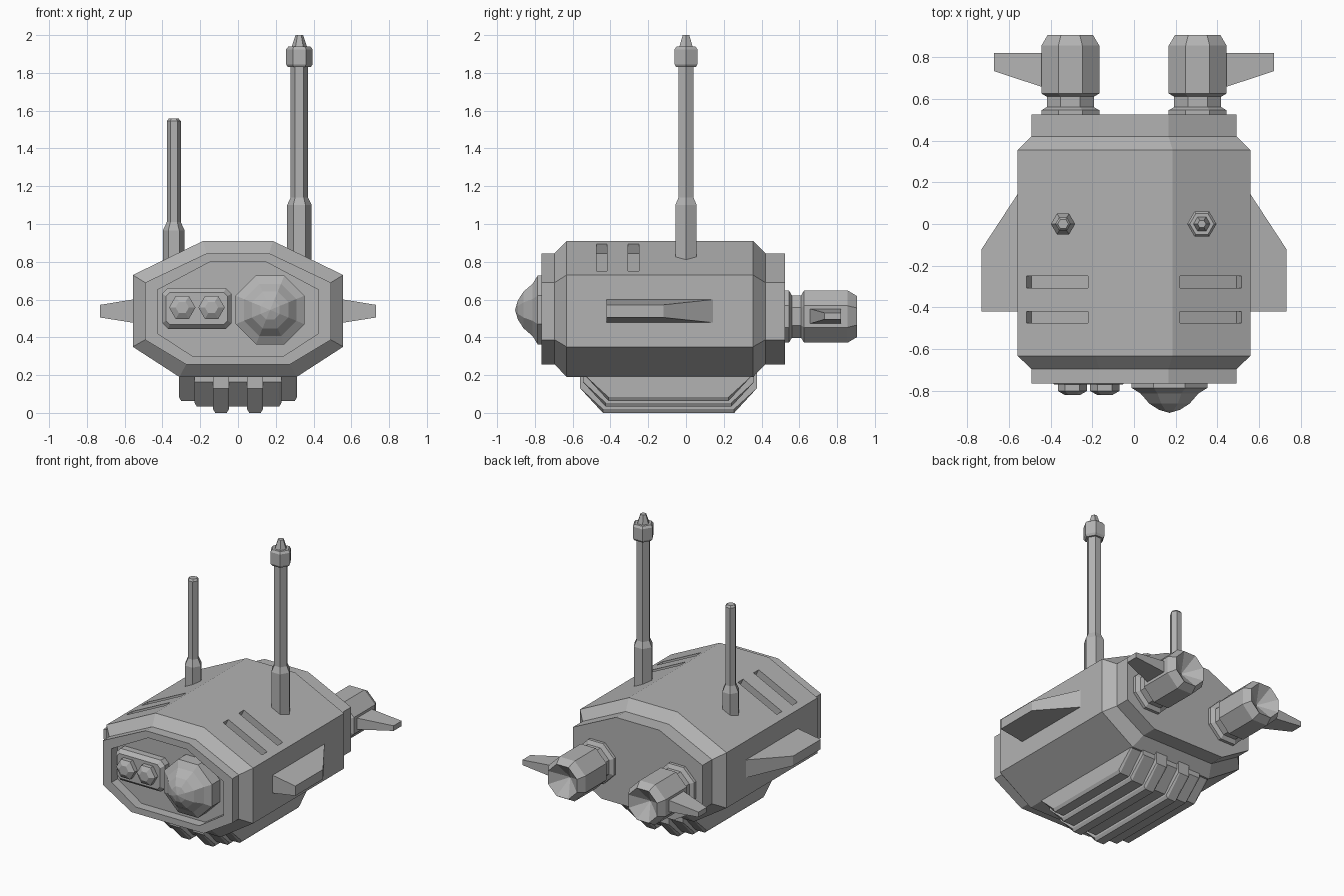
import bpy, bmesh, math
from mathutils import Vector, Matrix

cube = bpy.data.objects.get("Cube")
if cube:
    bpy.data.objects.remove(cube, do_unlink=True)

grey = bpy.data.materials.new("hull grey")
grey.use_nodes = True
COLOUR = (0.45, 0.45, 0.45, 1)
grey.diffuse_color = COLOUR
grey.node_tree.nodes["Principled BSDF"].inputs["Base Color"].default_value = COLOUR


def loft(name, rings):
    """Skin a list of equal-length point rings and cap both ends."""
    bm = bmesh.new()
    loops = [[bm.verts.new(p) for p in ring] for ring in rings]
    n = len(loops[0])
    for a, b in zip(loops, loops[1:]):
        for i in range(n):
            j = (i + 1) % n
            bm.faces.new((a[i], a[j], b[j], b[i]))
    bm.faces.new(loops[0])
    bm.faces.new(loops[-1])
    bmesh.ops.remove_doubles(bm, verts=bm.verts, dist=0.0005)
    bmesh.ops.recalc_face_normals(bm, faces=bm.faces)
    mesh = bpy.data.meshes.new(name)
    bm.to_mesh(mesh)
    bm.free()
    mesh.materials.append(grey)
    obj = bpy.data.objects.new(name, mesh)
    bpy.context.collection.objects.link(obj)
    return obj


def turned(name, centre, axis, sides, profile, phase=0.0):
    """Faceted turned part: profile is (distance along axis, radius)."""
    rings = []
    for t, r in profile:
        ring = []
        for i in range(sides):
            a = 2 * math.pi * i / sides + phase
            u, v = r * math.cos(a), r * math.sin(a)
            off = (u, v, t) if axis == "z" else (u, t, v)
            ring.append(Vector(centre) + Vector(off))
        rings.append(ring)
    return loft(name, rings)


def hull_ring(y, side, top, bottom, shoulder, hip, ridge, keel):
    half = [(ridge, top), (side, shoulder), (side, hip), (keel, bottom)]
    pts = half + [(-x, z) for x, z in reversed(half)]
    return [(x, y, z) for x, z in pts]


# Hull with stepped ends and a recessed face
full = (0.557, 0.91, 0.19, 0.73, 0.35, 0.185, 0.31)
step = (0.492, 0.845, 0.257, 0.69, 0.387, 0.165, 0.275)
lip = (0.425, 0.80, 0.30, 0.652, 0.42, 0.147, 0.24)
hull = loft("hull", [hull_ring(y, *s) for y, s in (
    (-0.70, lip), (-0.765, lip), (-0.765, step), (-0.695, step), (-0.632, full),
    (0.355, full), (0.42, step), (0.525, step))])

# Slots cut into the sloping roof
slope = math.atan2(0.18, 0.372)
for side in (-1, 1):
    for y in (-0.447, -0.278):
        bm = bmesh.new()
        bmesh.ops.create_cube(bm, size=1)
        bm.transform(Matrix.Translation((side * 0.3675, y, 0.8215))
                     @ Matrix.Rotation(side * slope, 4, "Y")
                     @ Matrix.Diagonal((0.328, 0.056, 0.112, 1)))
        mesh = bpy.data.meshes.new("slot_cutter")
        bm.to_mesh(mesh)
        bm.free()
        cutter = bpy.data.objects.new("slot_cutter", mesh)
        cutter.hide_render = True
        bpy.context.collection.objects.link(cutter)
        mod = hull.modifiers.new("slot", "BOOLEAN")
        mod.operation, mod.solver, mod.object = "DIFFERENCE", "EXACT", cutter
        bpy.context.view_layer.objects.active = hull
        bpy.ops.object.modifier_apply(modifier=mod.name)
        bpy.data.objects.remove(cutter, do_unlink=True)

# Large faceted eye dome
turned("eye_dome", (0.17, 0, 0.545), "y", 8,
       [(-0.69, 0.197), (-0.785, 0.197), (-0.812, 0.150), (-0.86, 0.105),
        (-0.89, 0.055), (-0.905, 0.0)], math.pi / 8)


# Twin lamp panel
def panel_ring(y, w, h, c):
    half = [(w - c, h), (w, h - c), (w, c - h), (w - c, -h)]
    pts = half + [(-x, z) for x, z in reversed(half)]
    return [(x - 0.218, y, z + 0.553) for x, z in pts]


loft("lamp_panel", [panel_ring(-0.69, 0.183, 0.108, 0.03),
                    panel_ring(-0.745, 0.183, 0.108, 0.03),
                    panel_ring(-0.77, 0.163, 0.085, 0.02)])
for name, x in (("lamp_outer", -0.295), ("lamp_inner", -0.14)):
    turned(name, (x, 0, 0.558), "y", 6,
           [(-0.76, 0.07), (-0.80, 0.07), (-0.82, 0.035)])

# Antennas
turned("tall_antenna", (0.325, 0, 0), "z", 6,
       [(0.78, 0.065), (1.10, 0.065), (1.14, 0.046), (1.83, 0.046), (1.83, 0.06),
        (1.845, 0.07), (1.925, 0.07), (1.94, 0.058), (1.94, 0.04), (2.0, 0.02)])
turned("short_antenna", (-0.34, 0, 0), "z", 6,
       [(0.80, 0.058), (0.965, 0.058), (1.01, 0.037), (1.545, 0.037), (1.558, 0.026)])


# Fins: a root rectangle tapering to a tip rectangle
def fin(name, root, tip):
    loft(name, [[(x, y, z) for y, z in ((y0, z0), (y1, z0), (y1, z1), (y0, z1))]
                for x, y0, y1, z0, z1 in (root, tip)])


for word, s in (("right", -1), ("left", 1)):
    fin(word + "_side_fin", (s * 0.54, -0.42, 0.17, 0.475, 0.603),
        (s * 0.73, -0.42, -0.12, 0.505, 0.572))
    fin(word + "_engine_fin", (s * 0.42, 0.65, 0.82, 0.47, 0.553),
        (s * 0.67, 0.732, 0.82, 0.495, 0.53))
    # Engine with collar, neck, chamfered barrel and conical nozzle
    turned(word + "_engine", (s * 0.305, 0, 0.51), "y", 8,
           [(0.50, 0.15), (0.545, 0.15), (0.56, 0.122), (0.61, 0.122), (0.625, 0.15),
            (0.855, 0.15), (0.905, 0.118), (0.82, 0.0)], math.pi / 8)


# Stepped belly: chamfered keel strips of increasing depth
def keel(name, x, width, y0, y1, low):
    def ring(offset, d):
        pts = [(y0, 0.25), (y0, low + 0.13), (y0 + 0.12, low + d),
               (y1 - 0.12, low + d), (y1, low + 0.13), (y1, 0.25)]
        return [(x + offset, y, z) for y, z in pts]
    w = width / 2
    loft(name, [ring(-w, 0.02), ring(0.012 - w, 0), ring(w - 0.012, 0), ring(w, 0.02)])


keel("belly_outer", 0, 0.625, -0.53, 0.345, 0.063)
keel("belly_middle", 0, 0.46, -0.545, 0.36, 0.033)
for word, x in (("right", -0.09), ("left", 0.09)):
    keel(word + "_belly_rib", x, 0.085, -0.56, 0.375, 0.0)
